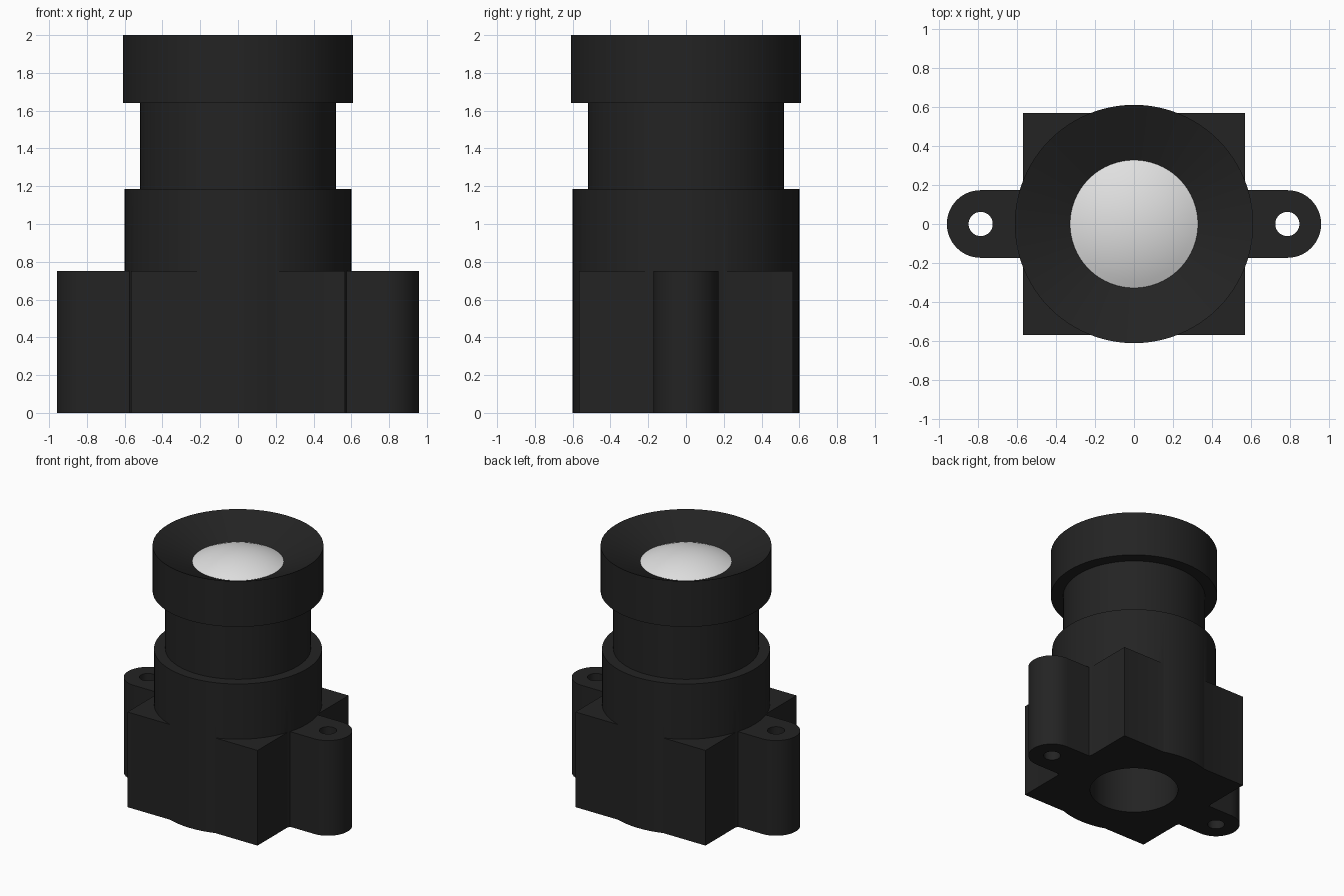
import bpy, bmesh, math
from mathutils import Matrix

if "Cube" in bpy.data.objects:
    bpy.data.objects.remove(bpy.data.objects["Cube"])

SEG = 96
BORE = 0.322


def material(name, rgb):
    m = bpy.data.materials.new(name)
    m.diffuse_color = (*rgb, 1)
    m.use_nodes = True
    m.node_tree.nodes["Principled BSDF"].inputs["Base Color"].default_value = m.diffuse_color
    return m


BLACK = material("black_plastic", (0.017, 0.017, 0.017))
GLASS = material("pale_glass", (0.75, 0.75, 0.75))


def add_object(name, bm, mat):
    bmesh.ops.recalc_face_normals(bm, faces=bm.faces)
    mesh = bpy.data.meshes.new(name)
    bm.to_mesh(mesh)
    bm.free()
    mesh.materials.append(mat)
    ob = bpy.data.objects.new(name, mesh)
    bpy.context.collection.objects.link(ob)
    return ob


def smooth(ob, angle=30):
    bpy.ops.object.select_all(action='DESELECT')
    ob.select_set(True)
    bpy.context.view_layer.objects.active = ob
    bpy.ops.object.shade_smooth_by_angle(angle=math.radians(angle))


def cylinder(name, r, z0, z1, x=0, seg=SEG):
    bm = bmesh.new()
    bmesh.ops.create_cone(bm, cap_ends=True, segments=seg, radius1=r, radius2=r, depth=z1 - z0,
                          matrix=Matrix.Translation((x, 0, (z0 + z1) / 2)))
    return add_object(name, bm, BLACK)


def box(name, x0, x1, hy, z1):
    bm = bmesh.new()
    bmesh.ops.create_cube(bm, size=1, matrix=Matrix.Translation(((x0 + x1) / 2, 0, z1 / 2))
                          @ Matrix.Diagonal((x1 - x0, 2 * hy, z1, 1)))
    return add_object(name, bm, BLACK)


def revolve(name, profile, mat):
    bm = bmesh.new()
    vs = [bm.verts.new((r, 0, z)) for r, z in profile]
    es = [bm.edges.new(p) for p in zip(vs, vs[1:])]
    bmesh.ops.spin(bm, geom=vs + es, axis=(0, 0, 1), cent=(0, 0, 0), angle=2 * math.pi,
                   steps=SEG, use_duplicate=False)
    bmesh.ops.remove_doubles(bm, verts=bm.verts, dist=1e-4)
    return add_object(name, bm, mat)


def boolean(ob, other, operation):
    mod = ob.modifiers.new(operation.lower(), 'BOOLEAN')
    mod.operation = operation
    mod.solver = 'EXACT'
    mod.object = other
    bpy.context.view_layer.objects.active = ob
    bpy.ops.object.modifier_apply(modifier=mod.name)
    bpy.data.objects.remove(other)


# Housing: round holder joined to a square block with two screw ears
housing = cylinder("housing", 0.60, 0, 1.185)
boolean(housing, box("block", -0.567, 0.567, 0.567, 0.75), 'UNION')
for s in (-1, 1):
    boolean(housing, box("ear_web", min(s * 0.4, s * 0.785), max(s * 0.4, s * 0.785), 0.173, 0.75), 'UNION')
    boolean(housing, cylinder("ear_end", 0.173, 0, 0.75, s * 0.785, 64), 'UNION')

# Screw holes and central bore
for s in (-1, 1):
    boolean(housing, cylinder("screw_hole", 0.062, -0.1, 0.9, s * 0.785, 32), 'DIFFERENCE')
boolean(housing, cylinder("bore", BORE, -0.1, 1.4), 'DIFFERENCE')
smooth(housing)

# Barrel with wide cap and dished face around the lens
barrel = revolve("lens_barrel", [(BORE, 1.185), (0.52, 1.185), (0.52, 1.64), (0.61, 1.64), (0.61, 2.0),
                                 (0.327, 1.873), (BORE, 1.86), (BORE, 1.185)], BLACK)
smooth(barrel, 25)

# Lens: shallow dome on both sides
R, H, N = 0.327, 0.075, 10
rad = (R * R + H * H) / (2 * H)
dome = [(R * i / N, math.sqrt(rad * rad - (R * i / N) ** 2) - rad + H) for i in range(N + 1)]
lens = revolve("lens", [(r, 1.873 + h) for r, h in dome] + [(r, 1.85 - h) for r, h in reversed(dome)], GLASS)
smooth(lens)
